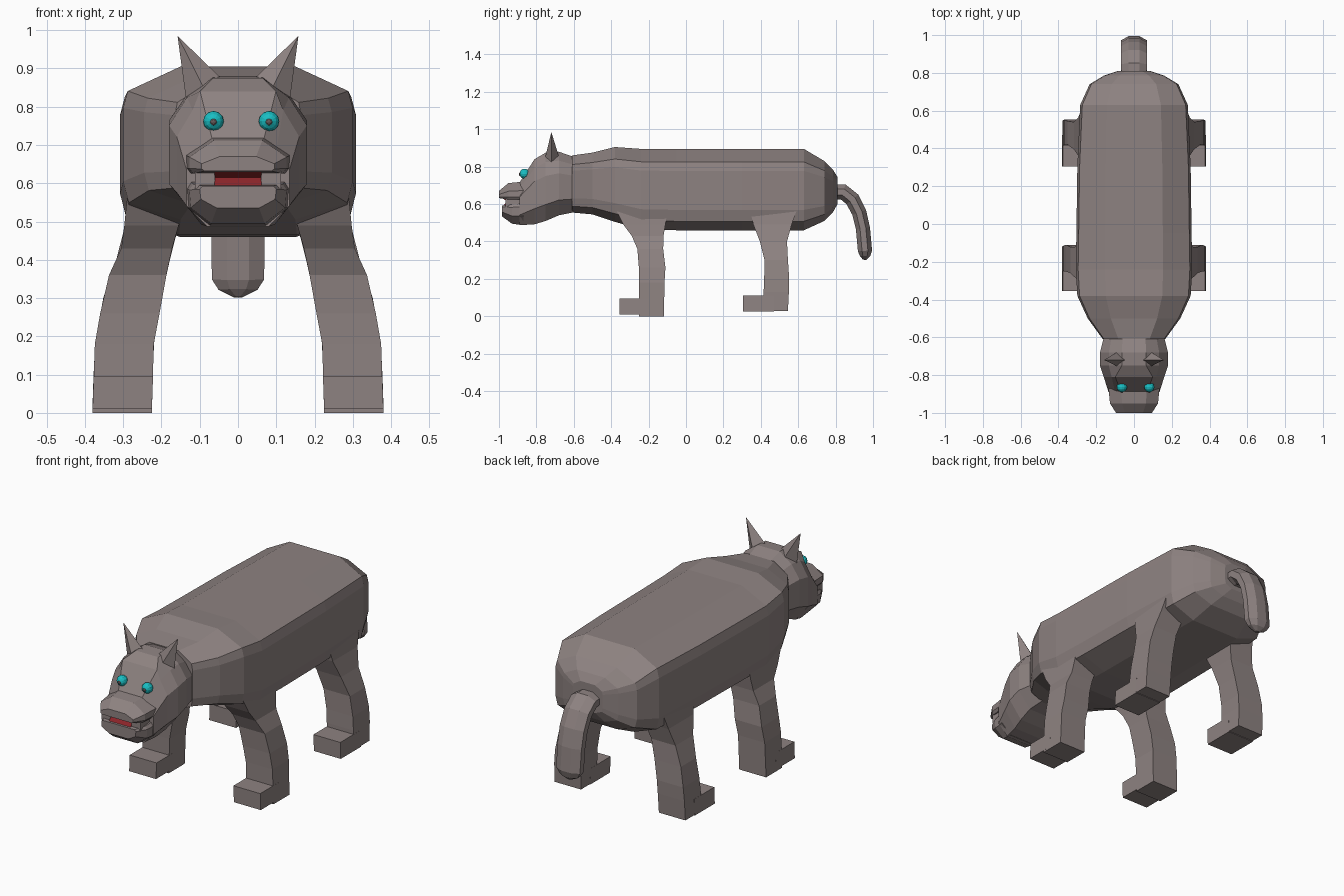
import bpy, math
from mathutils import Vector

cube = bpy.data.objects.get("Cube")
if cube:
    bpy.data.objects.remove(cube, do_unlink=True)


def material(name, rgb):
    m = bpy.data.materials.new(name)
    m.use_nodes = True
    m.diffuse_color = (*rgb, 1)
    bsdf = next(n for n in m.node_tree.nodes if n.type == 'BSDF_PRINCIPLED')
    bsdf.inputs["Base Color"].default_value = (*rgb, 1)
    return m


FUR = material("grey brown fur", (0.27, 0.225, 0.22))
TEAL = material("teal eye", (0.01, 0.52, 0.55))
RED = material("red mouth", (0.26, 0.018, 0.022))
PUPIL = material("grey pupil", (0.13, 0.1, 0.1))


def loft(name, rings, mat=FUR):
    """Skin a list of equal-length point rings and cap both ends."""
    n = len(rings[0])
    verts = [p for r in rings for p in r]
    faces = [tuple(range(n)), tuple(range(len(verts) - n, len(verts)))]
    for i in range(len(rings) - 1):
        for j in range(n):
            k = (j + 1) % n
            faces.append((i * n + j, i * n + k, (i + 1) * n + k, (i + 1) * n + j))
    me = bpy.data.meshes.new(name)
    me.from_pydata(verts, [], faces)
    me.materials.append(mat)
    ob = bpy.data.objects.new(name, me)
    bpy.context.collection.objects.link(ob)
    # consistent outward normals
    import bmesh
    bm = bmesh.new()
    bm.from_mesh(me)
    bmesh.ops.recalc_face_normals(bm, faces=bm.faces)
    bm.to_mesh(me)
    bm.free()
    return ob


def section(y, w, top, bot, profile):
    """Symmetric ring; profile is (width share, height share) from top to bottom."""
    half = [(w * a, y, bot + (top - bot) * h) for a, h in profile]
    return half + [(-x, yy, z) for x, yy, z in reversed(half)]


def rect(z, x0, x1, y0, y1):
    return [(x0, y0, z), (x1, y0, z), (x1, y1, z), (x0, y1, z)]


def ball(name, radius, loc, mat, seg=12):
    bpy.ops.mesh.primitive_uv_sphere_add(segments=seg, ring_count=seg // 2 + 2, radius=radius,
                                         location=loc, rotation=(math.pi / 2, 0, 0))
    ob = bpy.context.object
    ob.name = name
    ob.data.materials.append(mat)


# Torso: faceted barrel from neck to rump
BARREL = [(0.5, 1), (0.96, 0.84), (1, 0.73), (1, 0.25), (0.95, 0.11), (0.5, 0)]
torso = [(-0.61, 0.165, 0.86, 0.555), (-0.5, 0.245, 0.875, 0.545), (-0.38, 0.3, 0.905, 0.505),
         (-0.24, 0.308, 0.895, 0.465), (-0.05, 0.305, 0.895, 0.46), (0.3, 0.3, 0.895, 0.46),
         (0.63, 0.285, 0.895, 0.46), (0.74, 0.235, 0.83, 0.51), (0.785, 0.16, 0.785, 0.555),
         (0.81, 0.085, 0.745, 0.6)]
loft("torso", [section(*s, BARREL) for s in torso])

# Head: skull, upper muzzle and jaw


def skull_profile(t):
    return [(t, 1), (max(t, 0.74), 0.86), (1, 0.66), (1, 0.24), (0.6, 0)]


skull = [(-0.58, 0.155, 0.845, 0.56, 0.38), (-0.68, 0.18, 0.88, 0.54, 0.36),
         (-0.75, 0.18, 0.875, 0.51, 0.36), (-0.81, 0.16, 0.84, 0.492, 0.62),
         (-0.89, 0.135, 0.715, 0.487, 0.5)]
loft("skull", [section(*s[:4], skull_profile(s[4])) for s in skull])

MUZZLE = [(0.5, 1), (1, 0.5), (1, 0.15), (0.92, 0)]
loft("upper_muzzle", [section(*s, MUZZLE) for s in
                      [(-0.87, 0.135, 0.72, 0.625), (-0.95, 0.127, 0.712, 0.625),
                       (-1.0, 0.095, 0.67, 0.632)]])
JAW = [(0.92, 1), (1, 0.85), (0.97, 0.4), (0.55, 0)]
loft("jaw", [section(*s, JAW) for s in
             [(-0.87, 0.135, 0.605, 0.487), (-0.93, 0.127, 0.598, 0.495),
              (-0.985, 0.1, 0.593, 0.535)]])

# Open mouth with a sloping palate, closed by cheeks at the corners
mouth = [(-0.88, 0.59), (-0.975, 0.594), (-0.955, 0.615), (-0.985, 0.632), (-0.88, 0.64)]
loft("mouth", [[(x, y, z) for y, z in mouth] for x in (-0.062, 0.062)], RED)

for side, s in (("left", 1), ("right", -1)):
    loft(side + "_mouth_corner", [rect(z, s * 0.06, s * 0.112, -0.965, -0.87)
                                  for z in (0.585, 0.645)])

    # Ears: four-sided spikes leaning outwards
    base = [(0.045, -0.72, 0.875), (0.085, -0.755, 0.84), (0.135, -0.72, 0.815),
            (0.085, -0.675, 0.84)]
    tip = Vector((0.158, -0.72, 0.985))
    ear = [[Vector(p).lerp(tip, f) for p in base] for f in (0, 0.99)]
    loft(side + "_ear", [[(s * p.x, p.y, p.z) for p in r] for r in ear])

    # Legs: tapering columns, (z, inner x, outer x, front y, back y)
    front = [(0.56, 0.14, 0.29, -0.37, -0.1), (0.49, 0.155, 0.297, -0.335, -0.11),
             (0.43, 0.172, 0.305, -0.29, -0.12), (0.36, 0.187, 0.337, -0.26, -0.122),
             (0.26, 0.205, 0.36, -0.252, -0.11), (0.18, 0.22, 0.374, -0.25, -0.115),
             (0.004, 0.225, 0.38, -0.25, -0.118)]
    hind = [(0.56, 0.14, 0.285, 0.345, 0.59), (0.49, 0.155, 0.295, 0.36, 0.565),
            (0.4, 0.178, 0.318, 0.395, 0.54), (0.3, 0.2, 0.352, 0.42, 0.545),
            (0.2, 0.218, 0.37, 0.418, 0.552), (0.13, 0.222, 0.376, 0.415, 0.55),
            (0.028, 0.225, 0.378, 0.415, 0.545)]
    for end, leg, toe, heel, low in (("front", front, -0.355, -0.2, 0.01),
                                     ("hind", hind, 0.305, 0.47, 0.025)):
        loft(f"{side}_{end}_leg",
             [rect(z, s * a, s * b, c, d) for z, a, b, c, d in leg])
        loft(f"{side}_{end}_paw", [rect(low, s * 0.225, s * 0.38, toe, heel),
                                   rect(low + 0.085, s * 0.222, s * 0.377, toe, heel)])

# Eyes
for side, x in (("left", 0.081), ("right", -0.064)):
    ball(side + "_eye", 0.027, (x, -0.863, 0.762), TEAL)
    ball(side + "_pupil", 0.01, (x, -0.884, 0.76), PUPIL, 8)

# Tail: flattened tube drooping behind the rump, (y, z, half width, half thickness)
path = [(0.77, 0.665, 0.07, 0.045), (0.84, 0.665, 0.075, 0.045), (0.89, 0.625, 0.075, 0.044),
        (0.926, 0.555, 0.075, 0.042), (0.946, 0.47, 0.075, 0.041), (0.957, 0.35, 0.074, 0.041),
        (0.957, 0.322, 0.055, 0.03), (0.955, 0.302, 0.012, 0.01)]
tail = []
for i, (y, z, w, t) in enumerate(path):
    a, b = path[max(i - 1, 0)], path[min(i + 1, len(path) - 1)]
    d = Vector((0, b[0] - a[0], b[1] - a[1])).normalized()
    up = Vector((1, 0, 0)).cross(d)
    tail.append([Vector((w * math.cos(q), y, z)) + up * t * math.sin(q)
                 for q in (math.tau * (k + 0.5) / 8 for k in range(8))])
loft("tail", tail)

# Ground the feet exactly
low = min(v.co.z for o in bpy.context.collection.objects if o.name.endswith("leg")
          for v in o.data.vertices)
for o in bpy.context.collection.objects:
    if o.name.endswith("front_leg"):
        for v in o.data.vertices:
            if v.co.z < low + 0.001:
                v.co.z = 0
